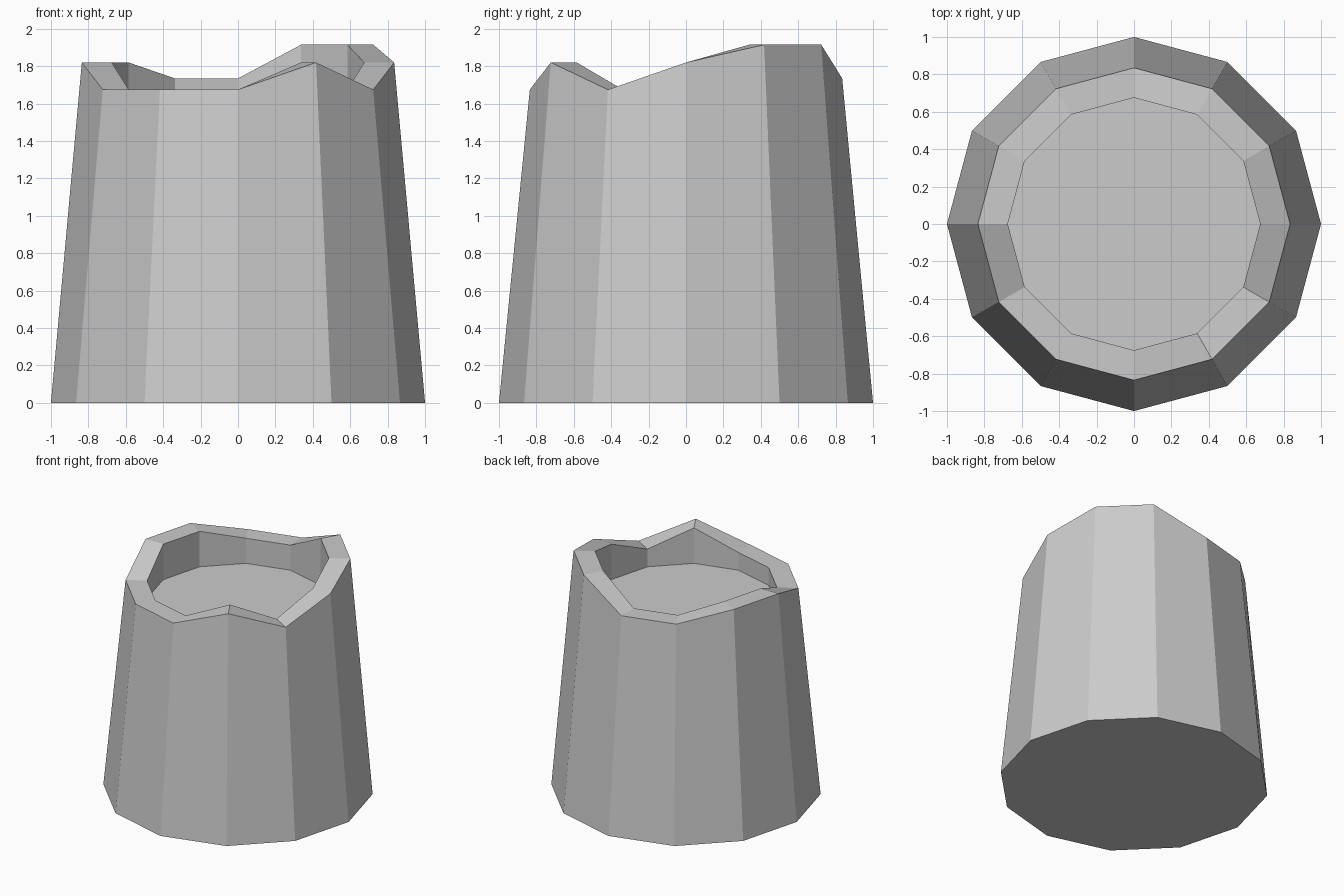
import bpy
import bmesh
from math import cos, sin, pi

if "Cube" in bpy.data.objects:
    bpy.data.objects.remove(bpy.data.objects["Cube"], do_unlink=True)

# Plain grey colour for the whole stump
GREY = (0.6, 0.6, 0.6, 1.0)
grey = bpy.data.materials.new("light grey")
grey.use_nodes = True
grey.diffuse_color = GREY
grey.node_tree.nodes["Principled BSDF"].inputs["Base Color"].default_value = GREY

# Rim heights, counterclockwise from +x
LOW, DIP, MID, HIGH = 1.675, 1.735, 1.82, 1.915
RIM = [MID, HIGH, HIGH, DIP, DIP, MID, MID, LOW, LOW, LOW, MID, LOW]
SIDES = len(RIM)
FLOOR = 1.53

bm = bmesh.new()


def ring(radius, heights):
    return [bm.verts.new((radius * cos(2 * pi * i / SIDES),
                          radius * sin(2 * pi * i / SIDES), z))
            for i, z in enumerate(heights)]


def bridge(a, b):
    for i in range(SIDES):
        j = (i + 1) % SIDES
        bm.faces.new((a[i], a[j], b[j], b[i]))


# Tapered outer wall, jagged rim and recessed inner wall
rings = [ring(1.0, [0] * SIDES), ring(0.835, RIM),
         ring(0.675, RIM), ring(0.675, [FLOOR] * SIDES)]
for lower, upper in zip(rings, rings[1:]):
    bridge(lower, upper)

# Underside and sunken top
bm.faces.new(rings[0][::-1])
bm.faces.new(rings[-1])
bmesh.ops.recalc_face_normals(bm, faces=bm.faces[:])

mesh = bpy.data.meshes.new("hollow_stump")
bm.to_mesh(mesh)
bm.free()
mesh.materials.append(grey)
stump = bpy.data.objects.new("hollow_stump", mesh)
bpy.context.collection.objects.link(stump)
